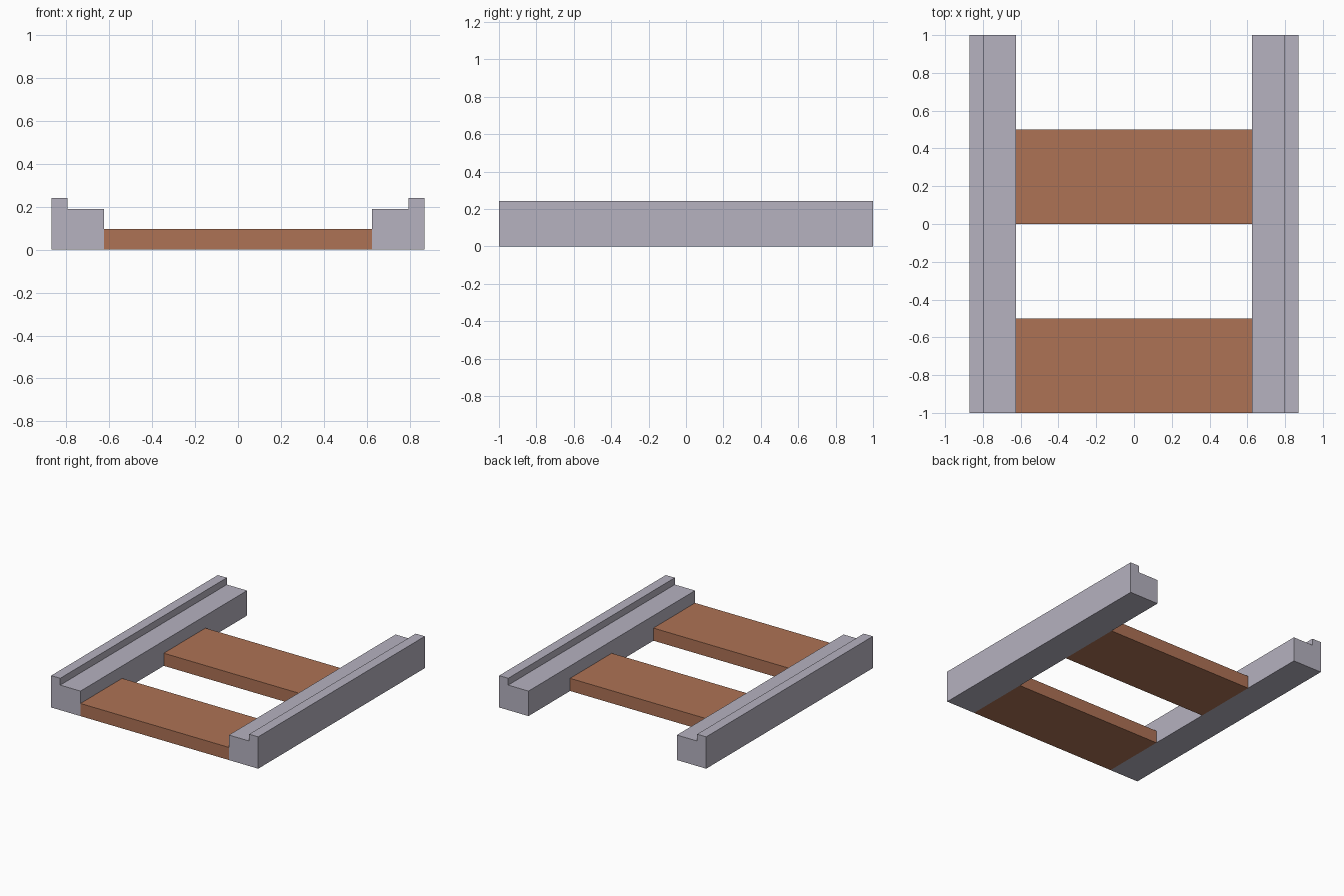
import bpy

if "Cube" in bpy.data.objects:
    bpy.data.objects.remove(bpy.data.objects["Cube"])


def material(name, color):
    m = bpy.data.materials.new(name)
    m.diffuse_color = (*color, 1.0)
    m.use_nodes = True
    m.node_tree.nodes["Principled BSDF"].inputs["Base Color"].default_value = m.diffuse_color
    return m


METAL = material("grey_metal", (0.465, 0.445, 0.525))
WOOD = material("brown_wood", (0.42, 0.168, 0.09))


def extrude_y(name, profile, y0, y1, mat):
    """Extrude a counter-clockwise (x, z) profile from y0 to y1."""
    n = len(profile)
    verts = [(x, y, z) for y in (y0, y1) for x, z in profile]
    faces = [tuple(range(n)), tuple(reversed(range(n, 2 * n)))]
    faces += [(i, i + n, (i + 1) % n + n, (i + 1) % n) for i in range(n)]
    mesh = bpy.data.meshes.new(name)
    mesh.from_pydata(verts, [], faces)
    mesh.materials.append(mat)
    obj = bpy.data.objects.new(name, mesh)
    bpy.context.collection.objects.link(obj)
    return obj


# Stepped rails with a raised outer lip, mirrored left and right
INNER, LIP, OUTER = 0.624, 0.794, 0.87
right = [(INNER, 0), (OUTER, 0), (OUTER, 0.242), (LIP, 0.242),
         (LIP, 0.19), (INNER, 0.19)]
left = [(-x, z) for x, z in reversed(right)]
extrude_y("right_rail", right, -1, 1, METAL)
extrude_y("left_rail", left, -1, 1, METAL)

# Flat wooden sleepers between the rails
sleeper = [(-INNER, 0), (INNER, 0), (INNER, 0.096), (-INNER, 0.096)]
for name, y in (("front_sleeper", -1.0), ("back_sleeper", 0.0)):
    extrude_y(name, sleeper, y, y + 0.5, WOOD)
